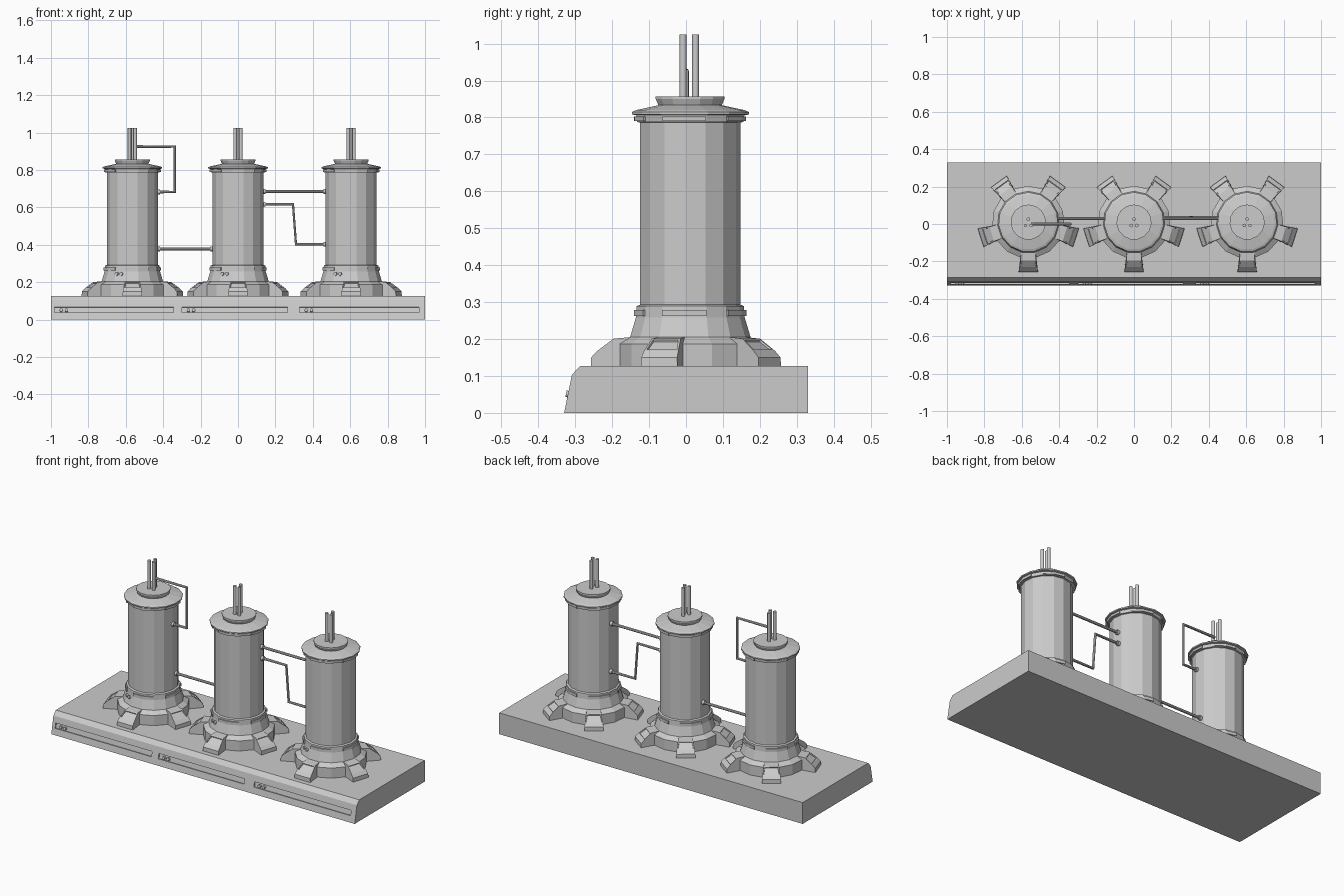
import bpy, bmesh, math
from mathutils import Vector, Matrix

if "Cube" in bpy.data.objects:
    bpy.data.objects.remove(bpy.data.objects["Cube"])

SIDES = 15
CY = 0.01                      # tower centre line in y
TOWERS = [-0.565, 0.0, 0.605]
START = math.radians(-102)     # puts one flat facet towards the front


def finish(bm, name, matrix=None):
    bmesh.ops.recalc_face_normals(bm, faces=bm.faces)
    me = bpy.data.meshes.new(name)
    bm.to_mesh(me)
    bm.free()
    ob = bpy.data.objects.new(name, me)
    bpy.context.collection.objects.link(ob)
    if matrix:
        ob.matrix_world = matrix
    return ob


def lathe(name, profile, x):
    bm = bmesh.new()
    step = 2 * math.pi / SIDES
    rings = [[bm.verts.new((r * math.cos(START + i * step), r * math.sin(START + i * step), z))
              for i in range(SIDES)] for r, z in profile]
    for a, b in zip(rings, rings[1:]):
        for i in range(SIDES):
            j = (i + 1) % SIDES
            bm.faces.new((a[i], a[j], b[j], b[i]))
    bm.faces.new(rings[0])
    bm.faces.new(rings[-1])
    return finish(bm, name, Matrix.Translation((x, CY, 0)))


def cylinder(name, p0, p1, r, n=12):
    p0, p1 = Vector(p0), Vector(p1)
    d = p1 - p0
    bm = bmesh.new()
    bmesh.ops.create_cone(bm, cap_ends=True, segments=n, radius1=r, radius2=r, depth=d.length)
    rot = d.to_track_quat('Z', 'Y').to_matrix().to_4x4()
    ob = finish(bm, name, Matrix.Translation((p0 + p1) / 2) @ rot)
    smooth(ob)
    return ob


def smooth(ob):
    bpy.ops.object.select_all(action='DESELECT')
    ob.select_set(True)
    bpy.context.view_layer.objects.active = ob
    bpy.ops.object.shade_smooth_by_angle(angle=math.radians(35))


def arc_plates(name, x, r0, r1, z0, z1):
    # five thin plates, each wrapping two facets with a gap between
    bm = bmesh.new()
    for k in range(5):
        loops = []
        for da in (-23, 0, 23):
            a = math.radians(-78 + 72 * k + da)
            loops.append([bm.verts.new((r * math.cos(a), r * math.sin(a), z))
                          for r, z in ((r0, z0), (r1, z0), (r1, z1), (r0, z1))])
        for a, b in zip(loops, loops[1:]):
            for i in range(4):
                bm.faces.new((a[i], a[(i + 1) % 4], b[(i + 1) % 4], b[i]))
        bm.faces.new(loops[0])
        bm.faces.new(loops[-1])
    finish(bm, name, Matrix.Translation((x, CY, 0)))


def leg(x, angle):
    # radial distance, height, half width
    prof = [(0.15, 0.125, 0.038), (0.268, 0.125, 0.052), (0.267, 0.150, 0.051),
            (0.250, 0.168, 0.049), (0.206, 0.201, 0.041), (0.15, 0.206, 0.037)]
    bm = bmesh.new()
    left, right = [[bm.verts.new((r, s * w, z)) for r, z, w in prof] for s in (-1, 1)]
    bm.faces.new(left)
    bm.faces.new(right)
    for i in range(len(prof)):
        j = (i + 1) % len(prof)
        f = bm.faces.new((left[i], left[j], right[j], right[i]))
        if i == 3:
            slope = f
    bmesh.ops.recalc_face_normals(bm, faces=bm.faces)
    bmesh.ops.inset_individual(bm, faces=[slope], thickness=0.008)
    bmesh.ops.inset_individual(bm, faces=[slope], thickness=0.002, depth=-0.005)
    finish(bm, "tower_leg", Matrix.Translation((x, CY, 0)) @ Matrix.Rotation(angle, 4, 'Z'))


def pipe(name, pts):
    cu = bpy.data.curves.new(name, 'CURVE')
    cu.dimensions = '3D'
    cu.bevel_depth = 0.008
    cu.bevel_resolution = 2
    cu.use_fill_caps = True
    sp = cu.splines.new('POLY')
    sp.points.add(len(pts) - 1)
    for p, co in zip(sp.points, pts):
        p.co = (*co, 1)
    ob = bpy.data.objects.new(name, cu)
    bpy.context.collection.objects.link(ob)
    bpy.ops.object.select_all(action='DESELECT')
    ob.select_set(True)
    bpy.context.view_layer.objects.active = ob
    bpy.ops.object.convert(target='MESH')
    smooth(bpy.context.object)


# base block with sloping front
bm = bmesh.new()
section = [(-0.33, 0), (0.33, 0), (0.33, 0.127), (-0.287, 0.127), (-0.309, 0.103)]
face = bm.faces.new([bm.verts.new((-1, y, z)) for y, z in section])
ext = bmesh.ops.extrude_face_region(bm, geom=[face])
bmesh.ops.translate(bm, vec=(2, 0, 0), verts=[v for v in ext["geom"] if isinstance(v, bmesh.types.BMVert)])
base = finish(bm, "base_block")

# long slots in the base front, each with two buttons
TILT = Matrix.Rotation(-0.2, 4, 'X')
for x0, x1 in ((-0.98, -0.345), (-0.30, 0.265), (0.33, 0.967)):
    bm = bmesh.new()
    bmesh.ops.create_cube(bm, size=1, matrix=Matrix.Diagonal((x1 - x0, 0.016, 0.03, 1)))
    cutter = finish(bm, "slot_cutter", Matrix.Translation(((x0 + x1) / 2, -0.3195, 0.052)) @ TILT)
    cutter.hide_render = True
    cutter.hide_set(True)
    mod = base.modifiers.new("slot", 'BOOLEAN')
    mod.operation = 'DIFFERENCE'
    mod.solver = 'EXACT'
    mod.object = cutter
    for dx in (0.035, 0.063):
        cylinder("base_button", (x0 + dx, -0.305, 0.048), (x0 + dx, -0.325, 0.052), 0.009)

for x in TOWERS:
    # foot, body and lid
    lathe("tower_foot", [(0.194, 0.125), (0.194, 0.187), (0.165, 0.205), (0.149, 0.258),
                         (0.147, 0.289), (0.130, 0.296)], x)
    lathe("tower_body", [(0.137, 0.28), (0.137, 0.79)], x)
    lathe("tower_flange", [(0.136, 0.786), (0.146, 0.788), (0.148, 0.806), (0.160, 0.808),
                           (0.160, 0.815), (0.148, 0.820), (0.083, 0.834)], x)
    lathe("tower_cap", [(0.083, 0.825), (0.094, 0.850), (0.094, 0.857)], x)
    arc_plates("foot_plate", x, 0.140, 0.154, 0.262, 0.279)
    arc_plates("flange_plate", x, 0.140, 0.153, 0.790, 0.803)
    for k in range(5):
        leg(x, math.radians(-90 + 72 * k))
    # three rods on the lid
    for dx, y in ((-0.015, -0.008), (0.015, -0.008), (0, 0.026)):
        cylinder("top_rod", (x + dx, y, 0.85), (x + dx, y, 1.025), 0.0095)
    # two buttons on the foot
    for a in (-123, -113):
        c, s = math.cos(math.radians(a)), math.sin(math.radians(a))
        cylinder("foot_button", (x + 0.14 * c, CY + 0.14 * s, 0.243),
                 (x + 0.158 * c, CY + 0.158 * s, 0.245), 0.010)

# connecting pipes with end collars
pipe("loop_pipe", [(-0.552, 0, 0.925), (-0.338, 0, 0.925), (-0.338, 0, 0.683), (-0.44, 0, 0.683)])
pipe("low_pipe", [(-0.44, 0.03, 0.378), (-0.125, 0.03, 0.378)])
pipe("high_pipe", [(0.125, 0.03, 0.686), (0.48, 0.03, 0.686)])
pipe("bent_pipe", [(0.125, 0.035, 0.617), (0.294, 0.035, 0.617), (0.31, 0.035, 0.403), (0.48, 0.035, 0.403)])
for cx, d, y, z in ((-0.565, 1, 0, 0.683), (-0.565, 1, 0.03, 0.378), (0, -1, 0.03, 0.378),
                    (0, 1, 0.03, 0.686), (0.605, -1, 0.03, 0.686),
                    (0, 1, 0.035, 0.617), (0.605, -1, 0.035, 0.403)):
    cylinder("pipe_collar", (cx + d * 0.125, y, z), (cx + d * 0.147, y, z), 0.013)
